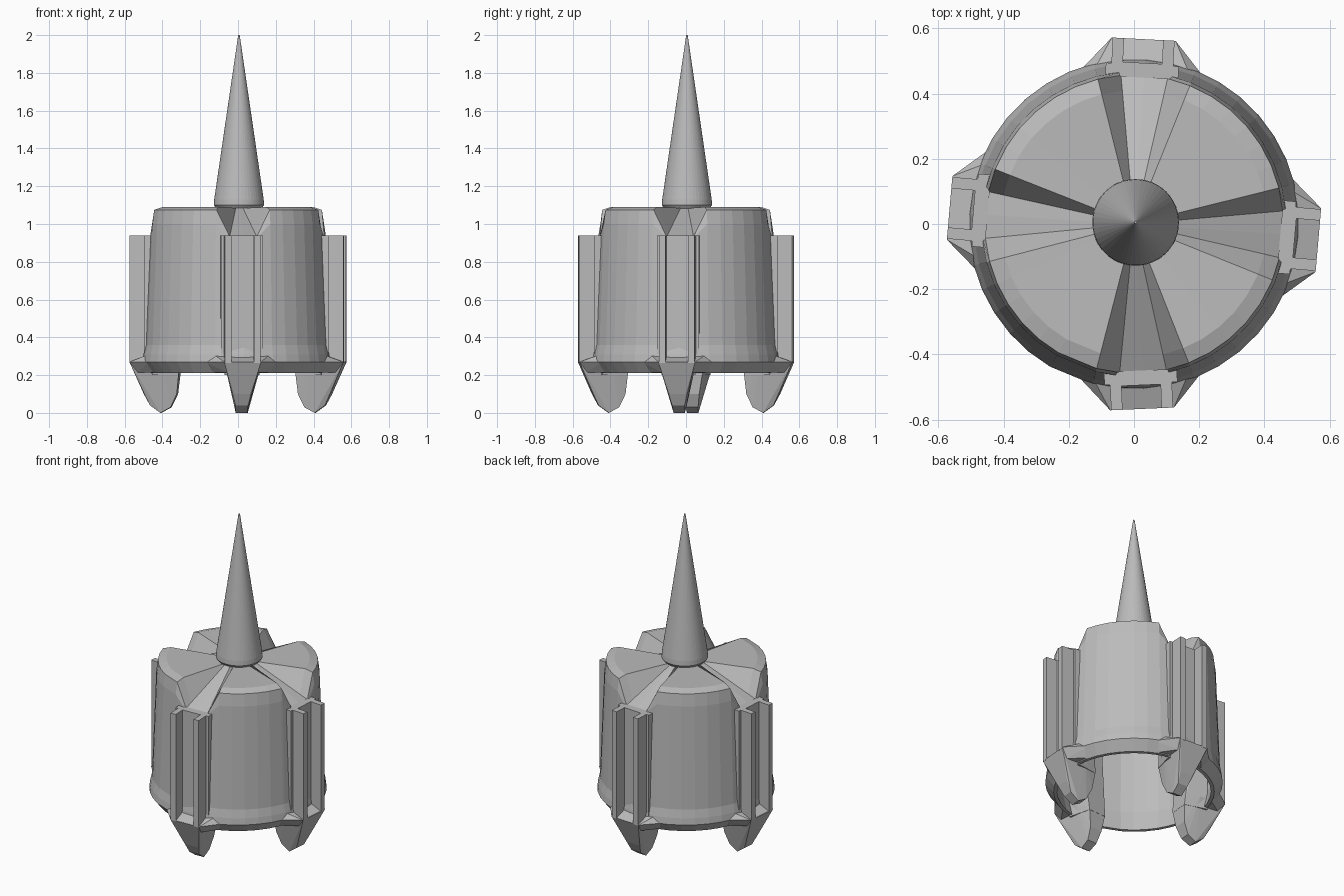
import bpy, bmesh, math
from mathutils import Vector

if "Cube" in bpy.data.objects:
    bpy.data.objects.remove(bpy.data.objects["Cube"])

grey = bpy.data.materials.new("plain_grey")
grey.diffuse_color = (0.5, 0.5, 0.5, 1)
grey.use_nodes = True
grey.node_tree.nodes["Principled BSDF"].inputs["Base Color"].default_value = grey.diffuse_color


def finish(name, bm, angle=0):
    bmesh.ops.remove_doubles(bm, verts=bm.verts, dist=1e-5)
    bmesh.ops.recalc_face_normals(bm, faces=bm.faces)
    me = bpy.data.meshes.new(name)
    bm.to_mesh(me)
    bm.free()
    me.materials.append(grey)
    ob = bpy.data.objects.new(name, me)
    ob.rotation_euler.z = math.radians(angle)
    bpy.context.collection.objects.link(ob)
    return ob


def lathe(name, angles, profile, height=lambda r, z, i, k: z):
    """Spin a profile through the given angles (degrees)."""
    bm = bmesh.new()
    rings = []
    for i, a in enumerate(angles):
        c, s = math.cos(math.radians(a)), math.sin(math.radians(a))
        rings.append([bm.verts.new((r * c, r * s, height(r, z, i, k)))
                      for k, (r, z) in enumerate(profile)])
    for i, p in enumerate(rings):
        q = rings[(i + 1) % len(rings)]
        for k in range(len(profile) - 1):
            bm.faces.new((p[k], q[k], q[k + 1], p[k + 1]))
    bmesh.ops.dissolve_degenerate(bm, dist=1e-5, edges=bm.edges)
    return finish(name, bm)


def hull(name, profile, angle):
    """Convex block from (radius, half width, height) pairs mirrored left/right."""
    bm = bmesh.new()
    for r, w, z in profile:
        for s in (-1, 1):
            bm.verts.new((r, s * w, z))
    res = bmesh.ops.convex_hull(bm, input=bm.verts)
    junk = [v for v in res["geom_interior"] if isinstance(v, bmesh.types.BMVert)]
    bmesh.ops.delete(bm, geom=junk, context='VERTS')
    return finish(name, bm, angle)


def prism(name, outline, z0, z1, angle):
    bm = bmesh.new()
    f = bm.faces.new([bm.verts.new((x, y, z0)) for x, y in outline])
    g = bmesh.ops.extrude_face_region(bm, geom=[f])["geom"]
    bmesh.ops.translate(bm, vec=Vector((0, 0, z1 - z0)),
                        verts=[v for v in g if isinstance(v, bmesh.types.BMVert)])
    return finish(name, bm, angle)


# Hollow drum with four sloping notches cut into its top
angles, notch = [], []
for axis in (-86.5, -4, 86, 176.5):
    for off in (-18, -9, 0, 9, 18, 27, 36, 45, 54, 63):
        angles.append(axis + off)
        notch.append(abs(off) <= 9)
drum = [(0, 1.06), (.1, 1.06), (.40, 1.06), (.435, 1.0), (.465, .34), (.44, .21),
        (.46, .21), (.508, .27), (.503, .31), (.492, .36), (.468, 1.0),
        (.458, 1.075), (.41, 1.09), (.12, 1.085), (0, 1.085)]


def notch_height(r, z, i, k):
    if not notch[i]:
        return z
    return min(z, 1.085 - .45 * max(0, r - .12) - (.025 if k < 6 else 0))


lathe("drum_body", angles, drum, notch_height)

# Spire
spire = lathe("spire", [i * 7.5 for i in range(48)],
              [(0, 1.07), (.118, 1.08), (.133, 1.10), (.131, 1.13), (.004, 2.0), (0, 2.0)])
spire.location = (.005, .005, 0)

# Pilasters, brackets, feet and inner struts on the four sides
channel = [(.45, -.112), (.49, -.112), (.49, -.095), (.568, -.095), (.568, -.06),
           (.495, -.06), (.495, .06), (.568, .06), (.568, .095), (.49, .095),
           (.49, .112), (.45, .112)]
foot = [(.568, .097, .268), (.515, .07, .20), (.497, .042, .10), (.465, .033, .04),
        (.41, .03, 0), (.355, .033, .03), (.322, .042, .10), (.31, .06, .21),
        (.40, .09, .268)]
strut = [(.31, .06, .20), (.45, .09, .20), (.38, .09, .85), (.43, .13, .88)]
bracket = [(.45, .20, .27), (.46, .15, .31), (.568, .098, .27), (.44, .15, .215),
           (.53, .08, .215)]
for side, ang in (("front", -87.5), ("right", -5), ("back", 87), ("left", 175)):
    prism(side + "_pilaster", channel, .265, .94, ang)
    hull(side + "_bracket", bracket, ang)
    hull(side + "_foot", foot, ang)
    hull(side + "_strut", strut, ang)
